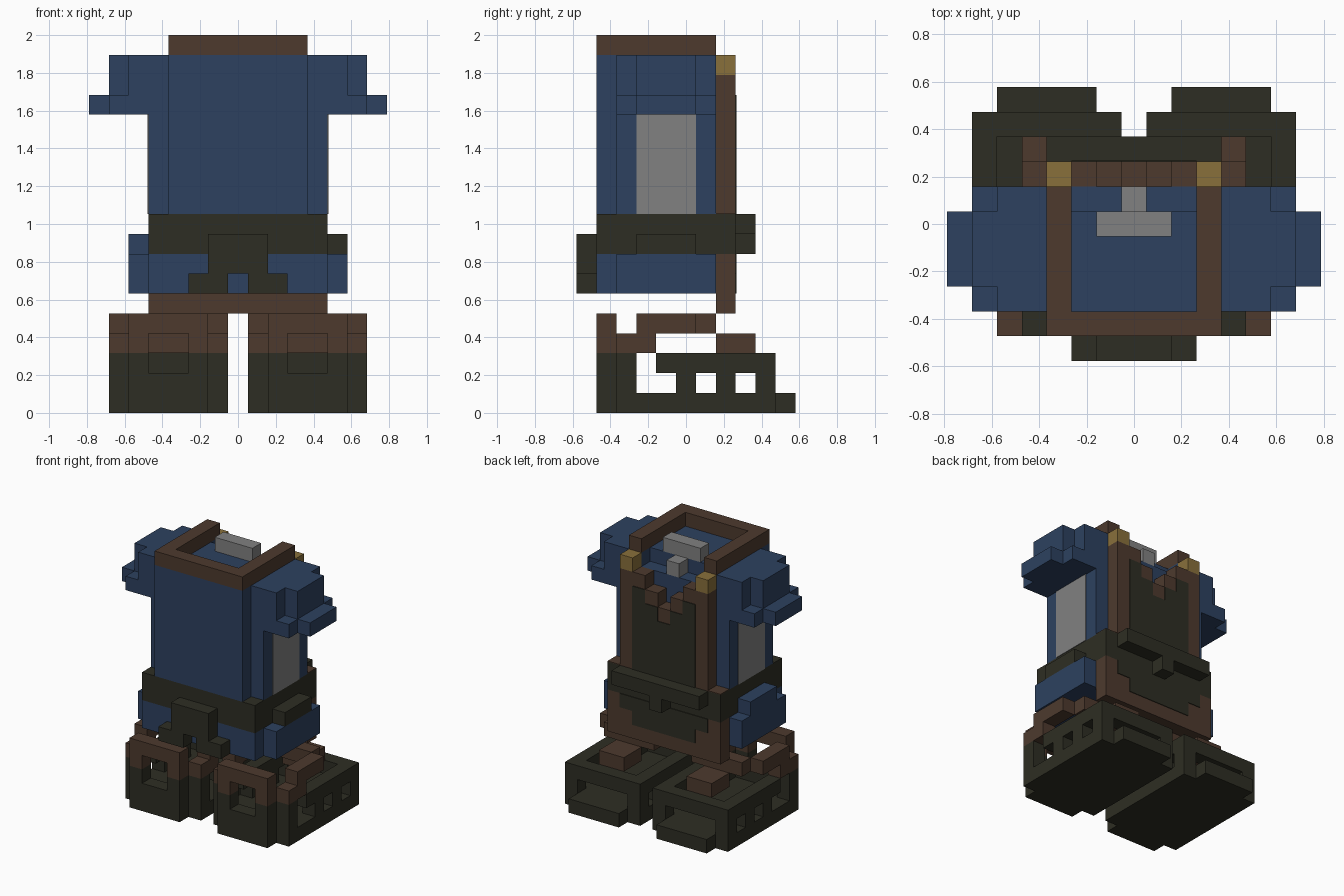
import bpy, bmesh
from mathutils import Matrix, Vector

old = bpy.data.objects.get("Cube")
if old:
    bpy.data.objects.remove(old, do_unlink=True)

U = 2 / 19  # one grid cell
T = 0.05    # plate thickness in cells


def material(name, rgb):
    m = bpy.data.materials.new(name)
    m.use_nodes = True
    m.diffuse_color = (*rgb, 1)
    bsdf = m.node_tree.nodes["Principled BSDF"]
    bsdf.inputs["Base Color"].default_value = (*rgb, 1)
    bsdf.inputs["Roughness"].default_value = 0.9
    return m


BLUE = material("navy cloth", (0.026, 0.053, 0.116))
OLIVE = material("dark olive leather", (0.027, 0.027, 0.017))
BROWN = material("brown leather", (0.075, 0.042, 0.027))
GOLD = material("brass", (0.25, 0.162, 0.044))
GREY = material("grey steel", (0.22, 0.22, 0.22))


def part(name, mat, boxes, mirror=False):
    """Join boxes (x0, x1, y0, y1, z0, z1) in cells; mirror copies them to -x."""
    bm = bmesh.new()
    if mirror:
        boxes = boxes + [(-b[1], -b[0], *b[2:]) for b in boxes]
    for x0, x1, y0, y1, z0, z1 in boxes:
        centre = Vector((x0 + x1, y0 + y1, z0 + z1)) * U / 2
        size = Vector((x1 - x0, y1 - y0, z1 - z0)) * U
        bmesh.ops.create_cube(bm, size=1, matrix=Matrix.Translation(centre) @ Matrix.Diagonal((*size, 1)))
    me = bpy.data.meshes.new(name)
    bm.to_mesh(me)
    bm.free()
    me.materials.append(mat)
    ob = bpy.data.objects.new(name, me)
    bpy.context.collection.objects.link(ob)
    return ob


# Torso: main block, lower back row behind the neck, side panels
part("torso", BLUE, [(-3.5, 3.5, -4.5, 0.5, 10, 18), (-2.5, 2.5, 0.5, 1.5, 10, 17)])
part("torso_back_corners", BLUE, [(2.5, 3.5, 0.5, 1.5, 10, 18)], True)
part("torso_sides", BLUE, [(3.5, 4.5, -3.5, 1.5, 10, 15)], True)
part("side_plates", GREY, [(4.5, 4.5 + T, -2.5, 0.5, 10, 15)], True)

# Stepped sleeves
part("sleeves", BLUE, [
    (3.5, 5.5, -3.5, 1.5, 15, 18),
    (5.5, 6.5, -3.5, 1.5, 15, 16),
    (5.5, 6.5, -2.5, 0.5, 16, 18),
    (6.5, 7.5, -2.5, 0.5, 15, 16)], True)

# Collar, open at the back, and the neck piece inside it
part("collar_front", BROWN, [(-2.5, 2.5, -4.5, -3.5, 18, 19)])
part("collar_sides", BROWN, [(2.5, 3.5, -4.5, 1.5, 18, 19)], True)
part("neck_block", GREY, [(-1.5, 1.5, -0.5, 0.5, 18, 19), (-0.5, 0.5, 0.5, 1.5, 17, 18)])

# Belt, buckle and side pouch
part("belt", OLIVE, [(-4.5, 4.5, -4.5, 2.5, 8, 10)])
part("belt_buckle", OLIVE, [(-1.5, 1.5, -5.5, -4.5, 7, 9)])
part("buckle_feet", OLIVE, [(0.5, 2.5, -5.5, -4.5, 6, 7)], True)
part("left_pouch", OLIVE, [(4.5, 5.5, -2.5, 0.5, 8, 9)])

# Hips
part("hips", BLUE, [(-4.5, 4.5, -4.5, 1.5, 6, 8)])
part("hip_sides", BLUE, [(4.5, 5.5, -3.5, 1.5, 6, 8)], True)
part("right_hip_pad", BLUE, [(-5.5, -4.5, -2.5, 0.5, 8, 9)])

# Backpack with a stepped V-shaped top
part("backpack_center", BROWN, [(-0.5, 0.5, 1.5, 2.5, 10, 15)])
part("backpack_columns", BROWN, [
    (0.5, 1.5, 1.5, 2.5, 10, 16),
    (1.5, 3.5, 1.5, 2.5, 10, 17)], True)
part("backpack_base", BROWN, [(-4.5, 4.5, 1.5, 2.5, 5, 8)])
part("backpack_shoulders", BROWN, [(3.5, 4.5, 1.5, 2.5, 10, 10 + T)], True)
part("strap_caps", GOLD, [(2.5, 3.5, 1.5, 2.5, 17, 18)], True)
part("backpack_flap", OLIVE, [(-3.5, 3.5, 2.5, 3.5, 9, 10), (-0.5, 0.5, 2.5, 3.5, 8, 9)])

# Olive panels on the back of the pack
back = (2.5, 2.5 + T)
part("panel_center", OLIVE, [
    (-0.5, 0.5, *back, 10, 14),
    (-3.5, 3.5, *back, 7, 8),
    (-2.5, 2.5, *back, 6, 7)])
part("panel_sides", OLIVE, [(0.5, 1.5, *back, 10, 15), (1.5, 2.5, *back, 10, 16)], True)

# Hollow boots: sole, pierced walls, front frame with a square hole
sole = [(0.5, 6.5, -3.5, 4.5, 0, 1), (1.5, 5.5, -4.5, -3.5, 0, 2), (1.5, 5.5, 4.5, 5.5, 0, 1)]
walls = [(1.5, 5.5, 3.5, 4.5, 2, 3)]
cuffs = [
    (1.5, 5.5, -4.5, -3.5, 4, 5),   # front top bar
    (1.5, 5.5, 0.5, 1.5, 4, 5),     # ankle bar
    (2.5, 4.5, 1.5, 3.5, 3, 4)]     # tongue
for x0 in (1.5, 4.5):
    walls.append((x0, x0 + 1, -4.5, -3.5, 2, 3))
    cuffs.append((x0, x0 + 1, -4.5, -3.5, 3, 4))
for x0 in (0.5, 5.5):
    walls.append((x0, x0 + 1, -3.5, -2.5, 1, 3))
    walls.append((x0, x0 + 1, -1.5, 4.5, 2, 3))
    walls += [(x0, x0 + 1, y, y + 1, 1, 2) for y in (-0.5, 1.5, 3.5)]
    cuffs.append((x0, x0 + 1, -3.5, -1.5, 3, 4))
    cuffs.append((x0, x0 + 1, -2.5, 0.5, 4, 5))
part("boot_soles", OLIVE, sole, True)
part("boot_walls", OLIVE, walls, True)
part("boot_cuffs", BROWN, cuffs, True)
